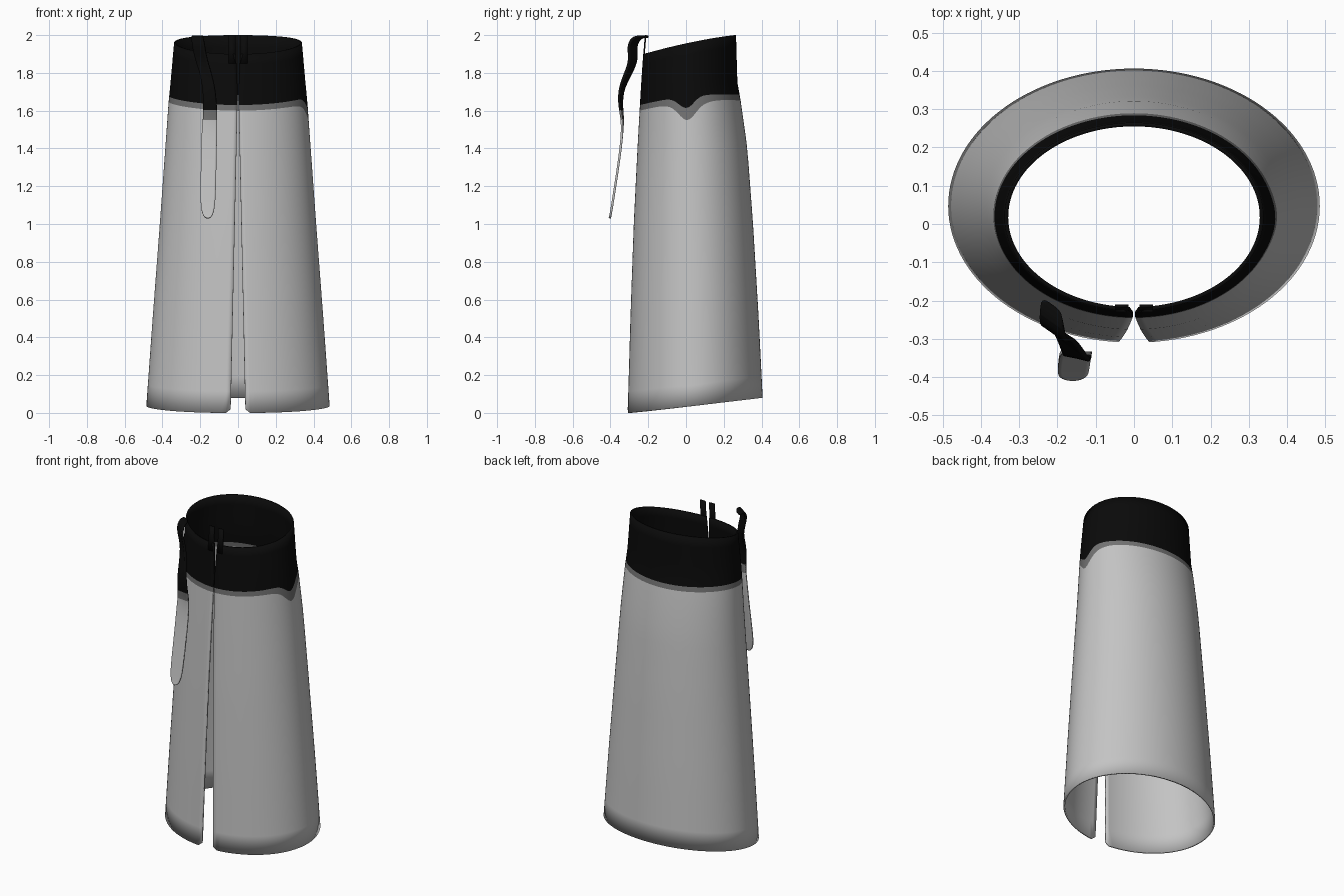
import bpy, bmesh, math
from mathutils import Vector

cube = bpy.data.objects.get("Cube")
if cube:
    bpy.data.objects.remove(cube)


def material(name, value):
    m = bpy.data.materials.new(name)
    m.use_nodes = True
    colour = (value, value, value, 1)
    m.diffuse_color = colour
    m.node_tree.nodes["Principled BSDF"].inputs["Base Color"].default_value = colour
    return m


CLOTH, TRIM, BLACK = range(3)
MATS = [material("light_grey_cloth", 0.55), material("mid_grey_trim", 0.17),
        material("black_band", 0.003)]


def sheet(name, rows, row_mats, thickness, offset, subdivide=0):
    """Skin rows of points into a cloth sheet, one material per strip."""
    bm = bmesh.new()
    grid = [[bm.verts.new(p) for p in row] for row in rows]
    for j, mat in enumerate(row_mats):
        lo, hi = grid[j], grid[j + 1]
        for i in range(len(lo) - 1):
            f = bm.faces.new((lo[i], lo[i + 1], hi[i + 1], hi[i]))
            f.material_index = mat
    mesh = bpy.data.meshes.new(name)
    bm.to_mesh(mesh)
    bm.free()
    ob = bpy.data.objects.new(name, mesh)
    bpy.context.collection.objects.link(ob)
    for m in MATS:
        mesh.materials.append(m)
    if subdivide:
        ob.modifiers.new("smooth", "SUBSURF").levels = subdivide
        ob.modifiers["smooth"].render_levels = subdivide
    sol = ob.modifiers.new("thickness", "SOLIDIFY")
    sol.thickness = thickness
    sol.offset = offset
    bpy.ops.object.select_all(action="DESELECT")
    ob.select_set(True)
    bpy.context.view_layer.objects.active = ob
    bpy.ops.object.shade_smooth_by_angle(angle=math.radians(40))
    return ob


# Wrap outline by height: z, half width, front y, back y
PROFILE = [(0, .488, -.31, .41), (.5, .452, -.295, .385), (1, .414, -.277, .355),
           (1.4, .385, -.257, .325), (1.65, .367, -.243, .29),
           (1.75, .357, -.237, .272), (2, .335, -.22, .265)]


def outline(z):
    for p, q in zip(PROFILE, PROFILE[1:]):
        if z <= q[0]:
            break
    t = (z - p[0]) / (q[0] - p[0])
    return [a + (b - a) * t for a, b in zip(p[1:], q[1:])]


def slit(z):
    """Half width of the front opening, pinched shut below the waist."""
    return .002 + (.038 * (1 - z / 1.7) if z < 1.7 else .05 * (z - 1.7))


def dip(a, centre, width):
    return math.exp(-((math.degrees(a) - centre) / width) ** 2)


# Edge curves around the body; angle runs from the front towards +x
def hem(a):
    return .04 - .04 * math.cos(a)


def trim_top(a):
    return 1.657 - .027 * math.cos(a) + .02 * math.sin(a) ** 2 - .06 * dip(a, 85, 12)


def trim_bottom(a):
    return trim_top(a) - .03 - .035 * dip(a, 88, 20)


def rim(a):
    return 1.95 - .05 * math.cos(a) + .012 * math.sin(a) ** 2


def wrap_point(u, z):
    half, front, back = outline(z)
    d = slit(z) / half
    a = d + u * (2 * math.pi - 2 * d)
    mid, depth = (front + back) / 2, (back - front) / 2
    return Vector((half * math.sin(a), mid - depth * math.cos(a), z))


COLUMNS, CLOTH_ROWS, BAND_ROWS = 120, 14, 5
stations = [(hem, trim_bottom, k / CLOTH_ROWS) for k in range(CLOTH_ROWS)]
stations += [(trim_bottom, trim_top, 0)]
stations += [(trim_top, rim, k / BAND_ROWS) for k in range(BAND_ROWS + 1)]
rows = []
for low, high, t in stations:
    row = []
    for i in range(COLUMNS + 1):
        u = i / COLUMNS
        a = u * 2 * math.pi
        row.append(wrap_point(u, low(a) + (high(a) - low(a)) * t))
    rows.append(row)
# Soften the hem corners beside the slit
for i in (0, -1):
    rows[0][i].z += .02
sheet("wrap_skirt", rows, [CLOTH] * CLOTH_ROWS + [TRIM] + [BLACK] * BAND_ROWS, .01, -1)

# Two upright tabs at the top of the slit
for side, label in ((1, "left"), (-1, "right")):
    tab = [[Vector((side * x, -.226 + .08 * (z - 1.85), z)) for x in (.014, .05)]
           for z in (1.85, 1.92, 2.0)]
    sheet(label + "_waist_tab", tab, [BLACK] * 2, .008, 0)

# Hanging strap: centre x, y, z, half width, yaw in degrees, strip material below
STRAP = [(-.215, -.21, 1.99, .035, -35, BLACK), (-.215, -.255, 1.995, .037, -35, BLACK),
         (-.21, -.29, 1.95, .038, -35, BLACK), (-.195, -.275, 1.87, .036, -35, BLACK),
         (-.17, -.305, 1.8, .034, -30, BLACK), (-.15, -.352, 1.7, .034, -15, BLACK),
         (-.147, -.342, 1.59, .036, -8, TRIM), (-.148, -.337, 1.56, .038, -5, CLOTH),
         (-.152, -.337, 1.48, .041, 0, CLOTH), (-.155, -.352, 1.35, .041, 0, CLOTH),
         (-.158, -.378, 1.18, .041, 0, CLOTH), (-.16, -.392, 1.09, .038, 0, CLOTH),
         (-.16, -.4, 1.045, .026, 0, CLOTH), (-.16, -.404, 1.03, .01, 0, CLOTH)]
strap_rows = []
for x, y, z, w, yaw, _ in STRAP:
    across = Vector((math.cos(math.radians(yaw)), math.sin(math.radians(yaw)), 0)) * w
    strap_rows.append([Vector((x, y, z)) + across * s for s in (-1, 0, 1)])
sheet("hanging_strap", strap_rows, [s[5] for s in STRAP[:-1]], .012, 0, subdivide=2)
